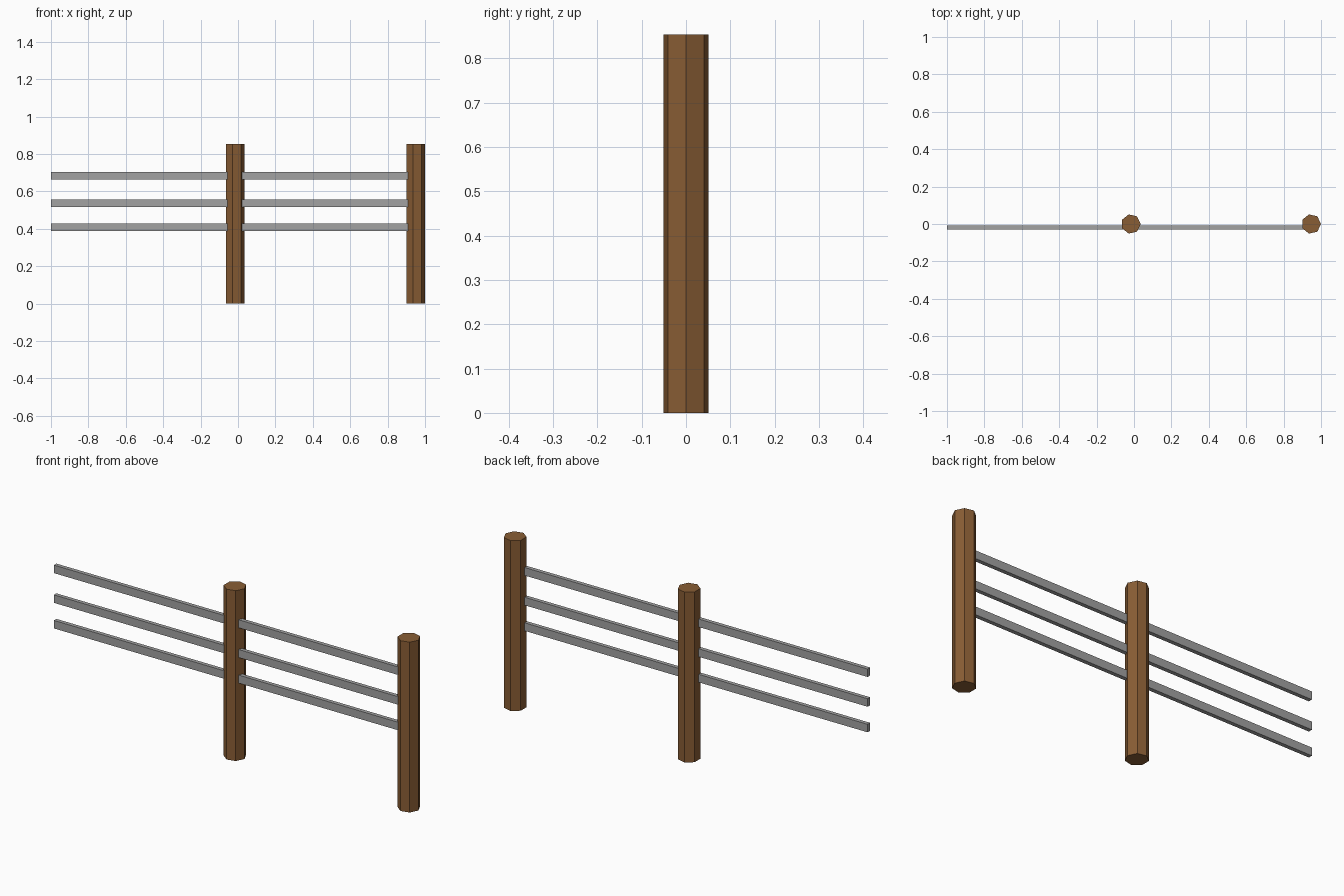
import bpy
import math

if "Cube" in bpy.data.objects:
    bpy.data.objects.remove(bpy.data.objects["Cube"])


def material(name, rgb):
    m = bpy.data.materials.new(name)
    m.diffuse_color = (*rgb, 1.0)
    m.use_nodes = True
    m.node_tree.nodes["Principled BSDF"].inputs["Base Color"].default_value = m.diffuse_color
    return m


wood = material("brown wood", (0.25, 0.11, 0.035))
grey = material("grey rail", (0.36, 0.36, 0.36))


def add_mesh(name, verts, faces, mat):
    me = bpy.data.meshes.new(name)
    me.from_pydata(verts, [], faces)
    me.materials.append(mat)
    me.update()
    ob = bpy.data.objects.new(name, me)
    bpy.context.collection.objects.link(ob)
    return ob


# Seven-sided posts, one corner pointing along +x
SIDES, RADIUS, HEIGHT = 7, 0.0525, 0.853


def post(name, x):
    verts = []
    for z in (0.0, HEIGHT):
        for i in range(SIDES):
            a = 2 * math.pi * i / SIDES
            verts.append((x + RADIUS * math.cos(a), RADIUS * math.sin(a), z))
    faces = [(i, (i + 1) % SIDES, SIDES + (i + 1) % SIDES, SIDES + i)
             for i in range(SIDES)]
    faces.append(tuple(reversed(range(SIDES))))
    faces.append(tuple(range(SIDES, 2 * SIDES)))
    add_mesh(name, verts, faces, wood)


post("middle_post", -0.0165)
post("end_post", 0.9475)


# Thin rails running through the middle post and into the end post
def rail(name, z):
    x0, x1, y0, y1, h = -1.0, 0.928, -0.029, -0.009, 0.02
    verts = [(x, y, z + s) for s in (-h, h)
             for x, y in ((x0, y0), (x1, y0), (x1, y1), (x0, y1))]
    faces = [(3, 2, 1, 0), (4, 5, 6, 7)]
    faces += [(i, (i + 1) % 4, 4 + (i + 1) % 4, 4 + i) for i in range(4)]
    add_mesh(name, verts, faces, grey)


for label, z in (("lower", 0.408), ("middle", 0.536), ("upper", 0.685)):
    rail(label + "_rail", z)
